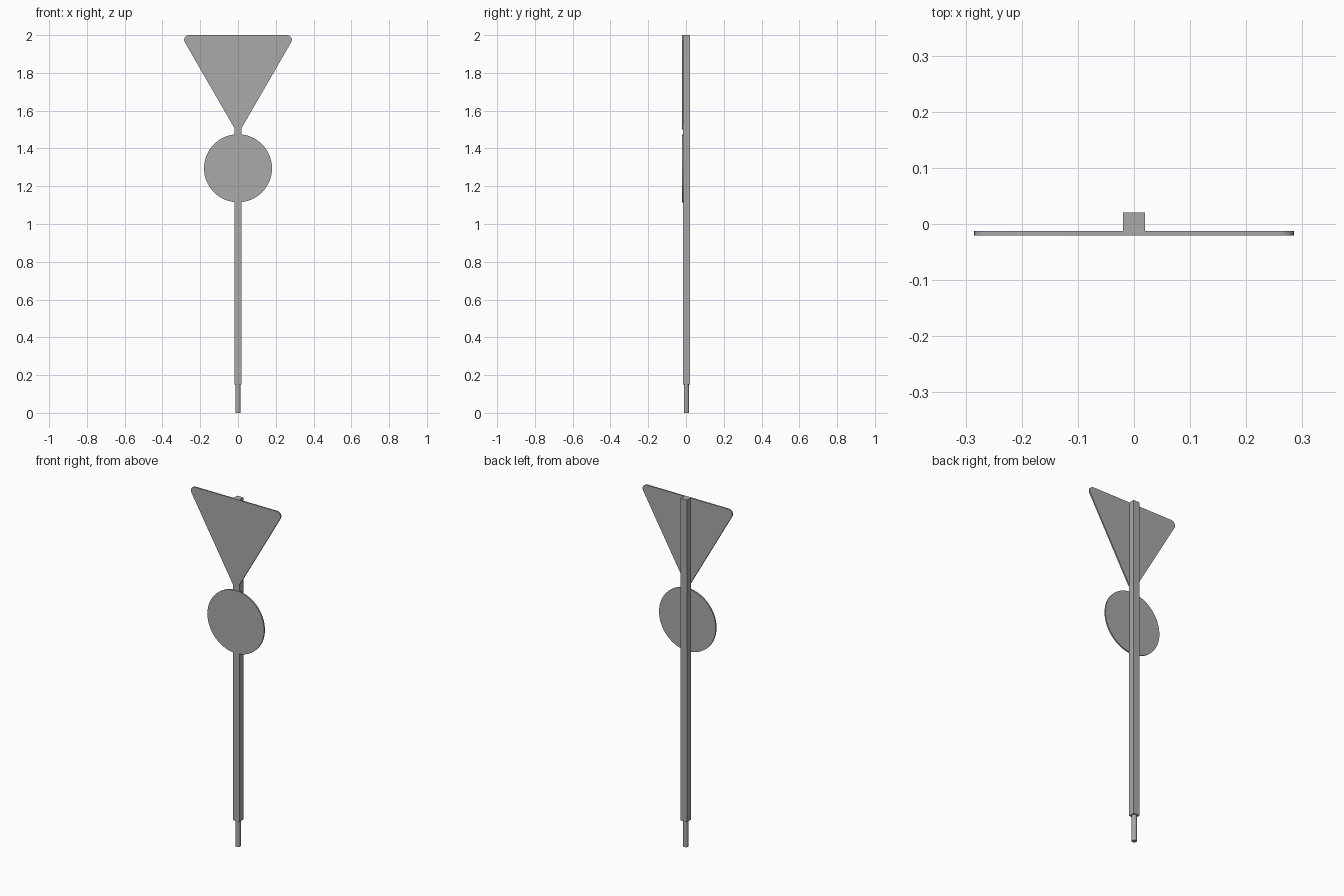
import bpy, bmesh, math

if "Cube" in bpy.data.objects:
    bpy.data.objects.remove(bpy.data.objects["Cube"])

grey = bpy.data.materials.new("plain_grey")
grey.diffuse_color = (0.4, 0.4, 0.4, 1)
grey.use_nodes = True
grey.node_tree.nodes["Principled BSDF"].inputs["Base Color"].default_value = grey.diffuse_color

FRONT, PLATE_BACK = -0.0205, -0.0125   # sign plate depth
POST_FRONT, POST_BACK = -0.0165, 0.0205
MID = (POST_FRONT + POST_BACK) / 2


def prism(name, outline, axis, start, end, smooth=True):
    """Extrude a 2D outline along y (outline is x, z) or z (outline is x, y)."""
    place = (lambda p, d: (p[0], d, p[1])) if axis == 'y' else (lambda p, d: (p[0], p[1], d))
    bm = bmesh.new()
    face = bm.faces.new([bm.verts.new(place(p, start)) for p in outline])
    ext = bmesh.ops.extrude_face_region(bm, geom=[face])
    for v in ext["geom"]:
        if isinstance(v, bmesh.types.BMVert):
            v.co['xyz'.index(axis)] = end
    bmesh.ops.recalc_face_normals(bm, faces=bm.faces)
    mesh = bpy.data.meshes.new(name)
    bm.to_mesh(mesh)
    bm.free()
    mesh.materials.append(grey)
    ob = bpy.data.objects.new(name, mesh)
    bpy.context.collection.objects.link(ob)
    if smooth:
        bpy.context.view_layer.objects.active = ob
        ob.select_set(True)
        bpy.ops.object.shade_smooth_by_angle(angle=math.radians(35))
        ob.select_set(False)
    return ob


def arc(cx, cy, r, a0, a1, n):
    return [(cx + r * math.cos(math.radians(a0 + (a1 - a0) * i / n)),
             cy + r * math.sin(math.radians(a0 + (a1 - a0) * i / n))) for i in range(n + 1)]


# Square post
prism("post", [(-0.0195, POST_FRONT), (0.0195, POST_FRONT),
               (0.0195, POST_BACK), (-0.0195, POST_BACK)], 'z', 0.15, 2.0, smooth=False)

# Round ground peg under the post
prism("ground_peg", arc(0, MID, 0.0135, 0, 360, 16)[:-1], 'z', 0.0, 0.16)

# Downward pointing triangular plate with rounded corners
r, half = 0.025, 0.285
triangle = (arc(half - r, 2 - r, r, -30, 90, 8)
            + arc(-half + r, 2 - r, r, 90, 210, 8)
            + arc(0, 1.5 + r, r, 210, 330, 8))
prism("triangle_sign", triangle, 'y', FRONT, PLATE_BACK)

# Round plate below it
prism("round_sign", arc(0, 1.295, 0.18, 0, 360, 64)[:-1], 'y', FRONT, PLATE_BACK)
